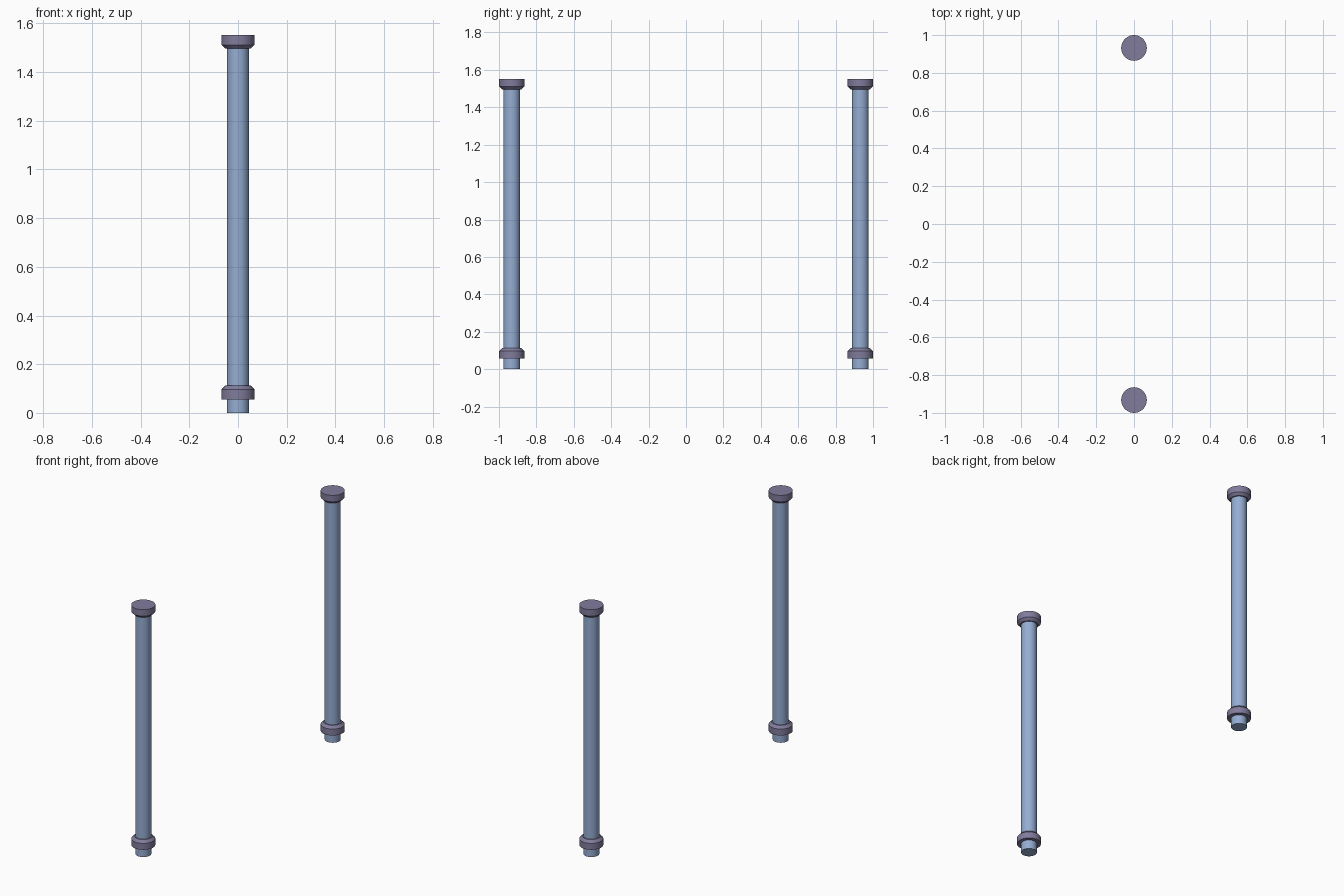
import bpy, bmesh, math

if "Cube" in bpy.data.objects:
    bpy.data.objects.remove(bpy.data.objects["Cube"])

SIDES = 32
POST_Y = 0.932


def material(name, color):
    m = bpy.data.materials.new(name)
    m.diffuse_color = color
    m.use_nodes = True
    m.node_tree.nodes["Principled BSDF"].inputs["Base Color"].default_value = m.diffuse_color
    return m


def lathe(name, profile, y, mat, closed=False):
    """Spin (radius, z) points round a vertical axis at (0, y)."""
    bm = bmesh.new()
    rings = []
    for r, z in profile:
        rings.append([bm.verts.new((r * math.cos(2 * math.pi * i / SIDES),
                                    r * math.sin(2 * math.pi * i / SIDES), z))
                      for i in range(SIDES)])
    pairs = list(zip(rings, rings[1:]))
    if closed:
        pairs.append((rings[-1], rings[0]))
    else:
        bm.faces.new(rings[0])
        bm.faces.new(rings[-1])
    for a, b in pairs:
        for i in range(SIDES):
            j = (i + 1) % SIDES
            bm.faces.new((a[i], a[j], b[j], b[i]))
    bmesh.ops.recalc_face_normals(bm, faces=bm.faces)
    mesh = bpy.data.meshes.new(name)
    bm.to_mesh(mesh)
    bm.free()
    mesh.materials.append(mat)
    obj = bpy.data.objects.new(name, mesh)
    obj.location.y = y
    bpy.context.collection.objects.link(obj)
    bpy.ops.object.select_all(action='DESELECT')
    obj.select_set(True)
    bpy.context.view_layer.objects.active = obj
    bpy.ops.object.shade_smooth_by_angle(angle=math.radians(30))
    return obj


blue = material("pole_blue", (0.30, 0.42, 0.65, 1))
purple = material("collar_purple", (0.22, 0.20, 0.33, 1))

R_POLE, R_COLLAR, R_CHAMFER = 0.045, 0.068, 0.052

for side, y in (("front", -POST_Y), ("back", POST_Y)):
    # Straight round pole
    lathe(f"{side}_pole", [(R_POLE, 0), (R_POLE, 1.497)], y, blue)
    # Ring near the foot, chamfered on top
    lathe(f"{side}_foot_collar",
          [(R_POLE, 0.056), (R_COLLAR, 0.056), (R_COLLAR, 0.096),
           (R_CHAMFER, 0.112), (R_POLE, 0.112)], y, purple, closed=True)
    # Cap on top, chamfered underneath
    lathe(f"{side}_top_cap",
          [(R_CHAMFER, 1.496), (R_COLLAR, 1.512), (R_COLLAR, 1.552)], y, purple)
